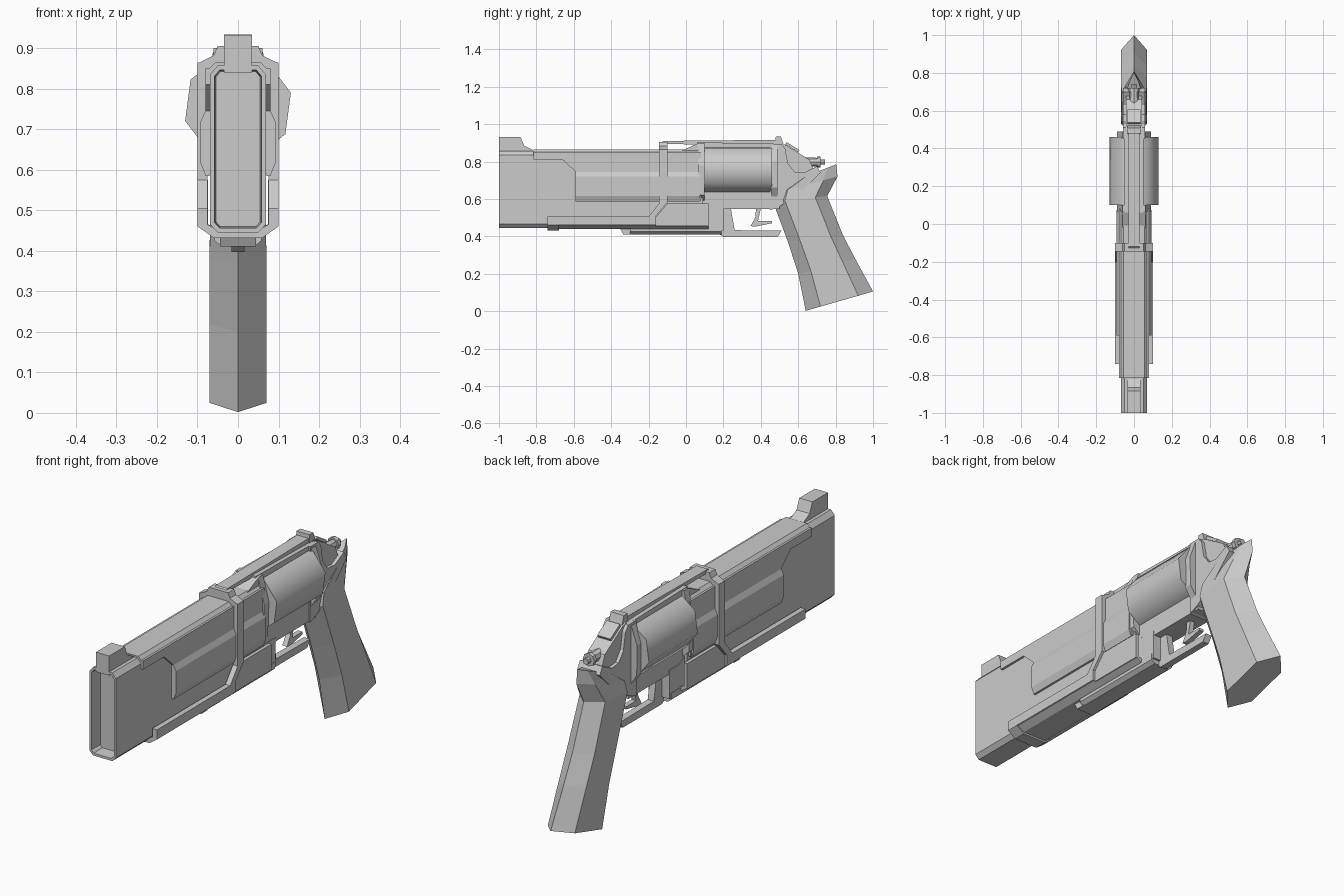
import bpy, bmesh, math
from mathutils import Vector

if "Cube" in bpy.data.objects:
    bpy.data.objects.remove(bpy.data.objects["Cube"])


def finish(name, bm):
    bmesh.ops.recalc_face_normals(bm, faces=bm.faces)
    me = bpy.data.meshes.new(name)
    bm.to_mesh(me)
    bm.free()
    ob = bpy.data.objects.new(name, me)
    bpy.context.collection.objects.link(ob)
    return ob


def loft(bm, rings):
    """Skin equal-length rings of points and cap both ends."""
    vs = [[bm.verts.new(p) for p in r] for r in rings]
    n = len(vs[0])
    for a, b in zip(vs, vs[1:]):
        for i in range(n):
            bm.faces.new((a[i], a[(i + 1) % n], b[(i + 1) % n], b[i]))
    caps = [bm.faces.new(vs[0]), bm.faces.new(vs[-1])]
    bmesh.ops.recalc_face_normals(bm, faces=bm.faces)
    return caps


def side(name, pts, x0, x1, mirror=False):
    """Side profile (y, z) extruded from x0 to x1, optionally on both sides."""
    bm = bmesh.new()
    for s in ((1, -1) if mirror else (1,)):
        loft(bm, [[(s * x, y, z) for y, z in pts] for x in (x0, x1)])
    return finish(name, bm)


def slab(name, pts, w):
    return side(name, pts, -w, w)


def section(name, half, y0, y1):
    """Half cross-section (x, z), mirrored across x and extruded along y."""
    pts = half + [(-x, z) for x, z in reversed(half)]
    bm = bmesh.new()
    loft(bm, [[(x, y, z) for x, z in pts] for y in (y0, y1)])
    return finish(name, bm)


def rod(name, r, n, y0, y1, z, turn=0.0, r2=None):
    ang = [turn + i * math.tau / n for i in range(n)]
    bm = bmesh.new()
    loft(bm, [[(q * math.cos(a), y, z + q * math.sin(a)) for a in ang]
              for y, q in ((y0, r), (y1, r2 or r))])
    return finish(name, bm)


# Barrel housing with a recessed slot muzzle
outer = [(.05, .445), (.069, .465), (.069, .835), (.05, .857)]
outer = outer + [(-x, z) for x, z in reversed(outer)]
bm = bmesh.new()
front, _ = loft(bm, [[(x, y, z) for x, z in outer] for y in (-1, .09)])
bmesh.ops.inset_region(bm, faces=[front], thickness=.012)
bmesh.ops.inset_region(bm, faces=[front], thickness=.004, depth=-.06)
finish("barrel", bm)

# Upper barrel jacket: top cover, side cheeks and bulged lower flanks
section("barrel_top_cover", [(.08, .81), (.08, .84), (.055, .865)], -.815, .08)
side("barrel_cheek", [(-.815, .85), (-.815, .81), (-.66, .81), (-.59, .745),
                      (-.59, .59), (.08, .59), (.08, .85)], .06, .08, True)
bm = bmesh.new()
for s in (1, -1):
    prof = [(.07, .585), (.08, .585), (.092, .615), (.092, .72), (.08, .745), (.07, .745)]
    loft(bm, [[(s * x, y, z) for x, z in prof] for y in (-.59, .075)])
finish("barrel_flank", bm)

# Front sight
slab("front_sight", [(-1, .84), (-1, .932), (-.885, .932), (-.865, .885),
                     (-.82, .862), (-.82, .84)], .034)

# Band around the barrel, running forward into the lower rails
side("band_and_rail", [(-.74, .46), (-.74, .505), (-.2, .505), (-.145, .575),
                       (-.145, .865), (-.1, .865), (-.1, .58), (-.16, .51),
                       (-.16, .46)], .075, .1, True)
section("band_top", [(.1, .84), (.1, .862), (.06, .882), (.05, .905)], -.145, -.1)
side("lower_side_plate", [(-.16, .455), (-.16, .505), (-.1, .575), (.12, .575),
                          (.12, .455)], .074, .09, True)
trough = [(.06, .432), (.1, .46), (.075, .465), (.05, .45)]
section("rail_clip", trough, -.74, -.68)
section("lower_plate_floor", [(.06, .44), (.09, .46), (.074, .465), (.05, .455)], -.68, .12)

# Under-barrel block and frame rail beneath the cylinder
section("under_block", [(.04, .41), (.058, .425), (.058, .455)], -.3, .19)
slab("under_block_nose", [(-.36, .455), (-.335, .41), (-.29, .41), (-.29, .455)], .045)
slab("frame_post", [(.08, .43), (.08, .6), (.12, .565), (.2, .565), (.2, .43)], .055)
slab("lower_frame", [(.07, .64), (.07, .57), (.19, .545), (.5, .545), (.5, .645)], .052)

# Trigger guard and trigger
slab("trigger_guard", [(.18, .56), (.18, .41), (.2, .397), (.49, .397), (.51, .43),
                       (.26, .433), (.24, .55)], .016)
slab("trigger", [(.375, .55), (.37, .5), (.345, .455), (.37, .452), (.46, .47),
                 (.46, .482), (.385, .482), (.4, .55)], .012)

# Eight-sided cylinder and its front and rear plates
cyl = rod("cylinder", .135, 8, .1, .46, .755, math.radians(15))
section("cylinder_front_shield", [(.05, .59), (.085, .62), (.09, .78), (.06, .895)], .065, .1)
slab("shield_fairing", [(-.03, .855), (.07, .9), (.1, .9), (.1, .84)], .06)
section("recoil_plate", [(.05, .6), (.088, .66), (.09, .8), (.06, .885)], .455, .49)
rod("cylinder_axle", .03, 8, .05, .5, .755)

# Top strap with central rib
slab("top_strap", [(.06, .865), (.06, .903), (.47, .895), (.47, .865)], .05)
slab("top_rib", [(-.14, .893), (-.12, .91), (.48, .916), (.48, .89)], .03)

# Rear frame, rear sight and hammer
slab("rear_frame", [(.45, .54), (.45, .895), (.51, .895), (.53, .87), (.545, .79),
                    (.58, .745), (.63, .74), (.7, .775), (.72, .74), (.62, .64),
                    (.5, .56)], .058)
slab("rear_sight", [(.475, .88), (.48, .933), (.508, .933), (.525, .88)], .034)
slab("hammer_housing", [(.5, .9), (.53, .89), (.66, .81), (.68, .76), (.6, .72),
                        (.5, .72)], .042)
bm = bmesh.new()
v = [(s * .034, y, z) for s, y, z in
     ((1, .53, .892), (-1, .53, .892), (-1, .6, .849), (1, .6, .849))]
up = Vector((0, .007, .012))
loft(bm, [v, [Vector(p) + up for p in v]])
finish("rear_cover_panel", bm)
rod("hammer_spur", .028, 8, .6, .715, .797, r2=.022)
rod("hammer_tip", .03, 8, .70, .72, .797)
rod("hammer_end", .014, 8, .72, .742, .797)

# Grip: hexagonal rings with a ridge along front and back
# (front y, front z, back y, back z, half width front, half width back)
rings = []
for fy, fz, by, bz, wf, wb in ((.64, .002, 1.0, .105, .07, .07),
                               (.6, .2, .905, .28, .07, .07),
                               (.545, .37, .84, .405, .07, .07),
                               (.465, .585, .755, .615, .068, .066),
                               (.47, .63, .81, .72, .064, .045),
                               (.6, .705, .803, .785, .06, .022)):
    f, b = Vector((0, fy, fz)), Vector((0, by, bz))
    k = (b - f) * .22
    X = Vector((1, 0, 0))
    rings.append([f, f + k + X * wf, b - k + X * wb, b, b - k - X * wb, f + k - X * wf])
bm = bmesh.new()
loft(bm, rings)
finish("grip", bm)

# Smooth shading on the cylinder only
bpy.context.view_layer.objects.active = cyl
cyl.select_set(True)
bpy.ops.object.shade_smooth_by_angle(angle=math.radians(50))
